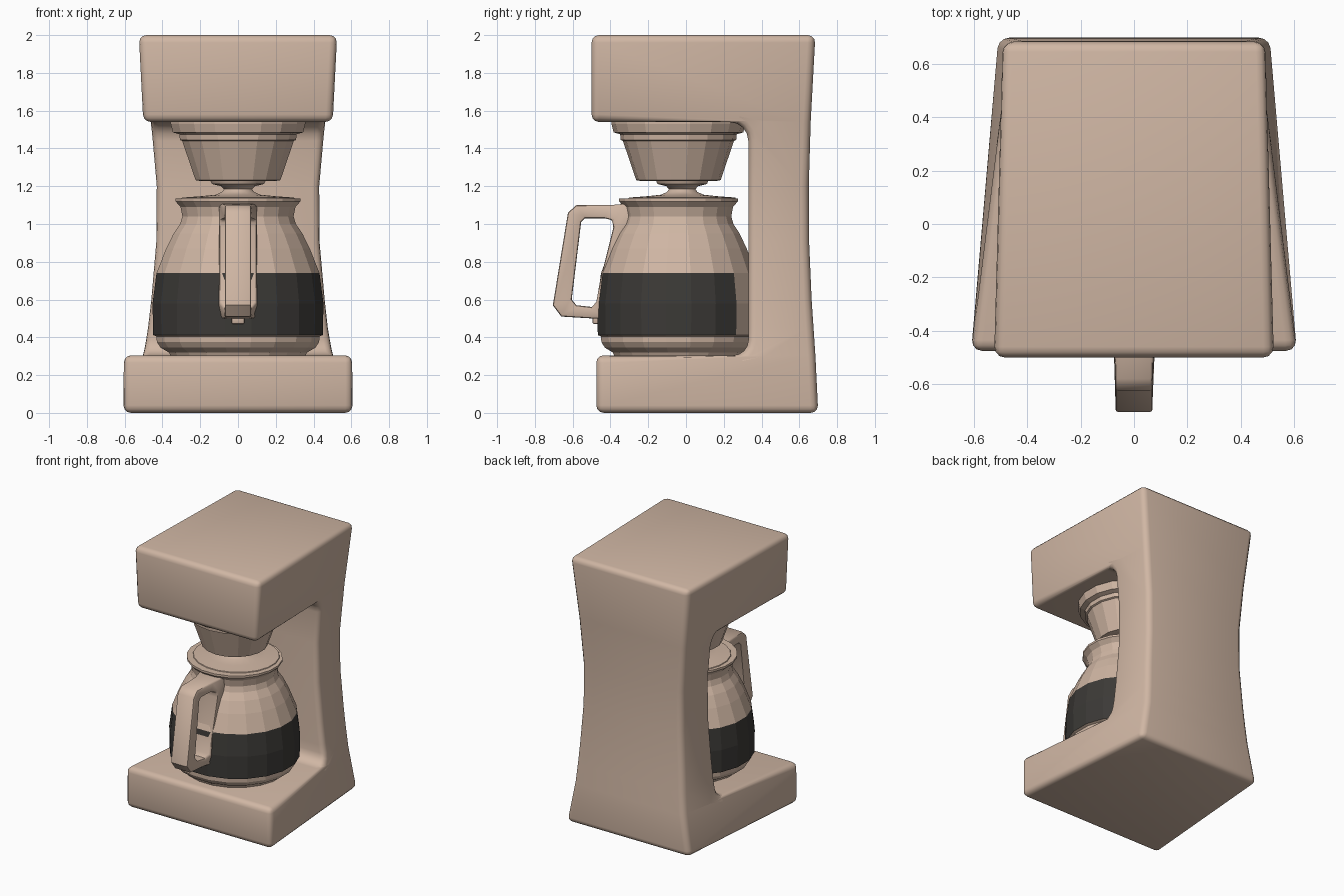
import bpy, bmesh, math
from mathutils import Vector

if "Cube" in bpy.data.objects:
    bpy.data.objects.remove(bpy.data.objects["Cube"])


def material(name, rgb):
    m = bpy.data.materials.new(name)
    m.diffuse_color = (*rgb, 1)
    m.use_nodes = True
    m.node_tree.nodes["Principled BSDF"].inputs["Base Color"].default_value = m.diffuse_color
    return m


BEIGE = material("warm_beige", (0.63, 0.47, 0.37))
DARK = material("dark_coffee", (0.045, 0.042, 0.038))


def finish(bm, name, mats, smooth=None):
    bmesh.ops.recalc_face_normals(bm, faces=bm.faces)
    me = bpy.data.meshes.new(name)
    bm.to_mesh(me)
    bm.free()
    ob = bpy.data.objects.new(name, me)
    bpy.context.collection.objects.link(ob)
    for m in mats:
        me.materials.append(m)
    if smooth:
        bpy.ops.object.select_all(action='DESELECT')
        ob.select_set(True)
        bpy.context.view_layer.objects.active = ob
        bpy.ops.object.shade_smooth_by_angle(angle=math.radians(smooth))
    return ob


def bevel_sharp(bm, width, segments, limit=0.6):
    bm.normal_update()
    edges = [e for e in bm.edges if e.is_manifold and e.calc_face_angle() > limit]
    bmesh.ops.bevel(bm, geom=edges, offset=width, segments=segments,
                    profile=0.5, affect='EDGES', clamp_overlap=False)


def interp(table, z):
    for (z0, *a), (z1, *b) in zip(table, table[1:]):
        if z <= z1:
            t = (z - z0) / (z1 - z0)
            return [p + (q - p) * t for p, q in zip(a, b)]
    return table[-1][1:]


def arc(cy, cz, r, a0, a1, n=4):
    angles = [math.radians(a0 + (a1 - a0) * i / n) for i in range(n + 1)]
    return [(cy + r * math.cos(a), cz + r * math.sin(a)) for a in angles]


# Machine body: C-shaped side profile, waisted in width by height
ZB, ZT = 0.305, 1.54
profile = [(-0.475, 0), (0.70, 0), (0.685, ZB), (0.665, 0.6), (0.652, 0.9), (0.65, 1.2),
           (0.66, ZT), (0.685, 2.0), (-0.5, 2.0), (-0.5, ZT)]
profile += arc(0.23, ZT - 0.1, 0.1, 90, 0)
profile += arc(0.25, ZB + 0.08, 0.08, 0, -90)
profile += [(-0.475, ZB)]
# height, half width at the column front, growth towards the front
WIDTHS = [(0, 0.545, 0.08), (ZB, 0.505, 0.13), (0.45, 0.48, 0.10), (0.6, 0.462, 0.08),
          (0.9, 0.435, 0.06), (1.2, 0.432, 0.05), (ZT, 0.462, 0.05), (2.0, 0.505, 0.025)]
bm = bmesh.new()
left = [bm.verts.new((-1, y, z)) for y, z in profile]
right = [bm.verts.new((1, y, z)) for y, z in profile]
bm.faces.new(left)
bm.faces.new(right[::-1])
for i in range(len(profile)):
    j = (i + 1) % len(profile)
    bm.faces.new((left[i], right[i], right[j], left[j]))
bmesh.ops.recalc_face_normals(bm, faces=bm.faces)
for z, *_ in WIDTHS[1:-1]:
    bmesh.ops.bisect_plane(bm, geom=bm.verts[:] + bm.edges[:] + bm.faces[:], dist=1e-4,
                           plane_co=(0, 0, z), plane_no=(0, 0, 1))
for v in bm.verts:
    a, s = interp(WIDTHS, v.co.z)
    v.co.x *= a + s * (0.33 - v.co.y)
bevel_sharp(bm, 0.04, 3)
finish(bm, "machine_body", [BEIGE], 35)


# Turned parts: profile of (radius, height), closed at both ends
def lathe(name, pts, sides, mats=(BEIGE,), cy=-0.04, ysc=0.95, rule=None, smooth=None):
    bm = bmesh.new()
    rings = []
    for r, z in pts:
        rings.append([bm.verts.new((r * math.cos(math.tau * (k + 0.5) / sides),
                                    cy + ysc * r * math.sin(math.tau * (k + 0.5) / sides), z))
                      for k in range(sides)])
    for a, b in zip(rings, rings[1:]):
        for k in range(sides):
            n = (k + 1) % sides
            bm.faces.new((a[k], a[n], b[n], b[k]))
    bm.faces.new(rings[0][::-1])
    bm.faces.new(rings[-1])
    if rule:
        for f in bm.faces:
            f.material_index = int(rule(f.calc_center_median()))
    return finish(bm, name, mats, smooth)


# Pot with the coffee level coloured on its wall
lathe("coffee_pot",
      [(0.36, 0.30), (0.37, 0.32), (0.415, 0.345), (0.435, 0.375), (0.437, 0.405), (0.455, 0.412),
       (0.458, 0.58), (0.437, 0.74), (0.385, 0.87), (0.345, 0.95), (0.31, 1.0),
       (0.298, 1.04), (0.308, 1.09), (0.335, 1.12), (0.335, 1.135)],
      20, (BEIGE, DARK), rule=lambda c: 0.41 < c.z < 0.73 and c.y < 0.24)

# Lid with its flared knob
lathe("pot_lid",
      [(0.31, 1.12), (0.30, 1.14), (0.20, 1.147), (0.12, 1.155), (0.085, 1.17), (0.075, 1.185),
       (0.09, 1.2), (0.14, 1.212), (0.15, 1.235)], 20, cy=-0.02, smooth=35)

# Filter basket
lathe("filter_basket",
      [(0.205, 1.228), (0.228, 1.232), (0.30, 1.44), (0.312, 1.445), (0.315, 1.475),
       (0.35, 1.485), (0.362, 1.53), (0.362, 1.56)], 18, cy=-0.04, ysc=0.98)

# Pot handle: closed loop of (outer y, z, inner y, z, half width)
loop = [(-0.58, 1.10, -0.535, 1.03, 0.07), (-0.40, 1.10, -0.43, 1.03, 0.075),
        (-0.29, 1.11, -0.39, 1.02, 0.10), (-0.29, 0.98, -0.385, 0.98, 0.10),
        (-0.41, 0.70, -0.455, 0.70, 0.10), (-0.43, 0.50, -0.475, 0.585, 0.10),
        (-0.50, 0.50, -0.50, 0.56, 0.075), (-0.66, 0.51, -0.58, 0.57, 0.07),
        (-0.705, 0.57, -0.605, 0.60, 0.07), (-0.625, 1.06, -0.555, 1.01, 0.07)]
bm = bmesh.new()
sections = [[bm.verts.new(p) for p in ((-w, oy, oz), (w, oy, oz), (w, iy, iz), (-w, iy, iz))]
            for oy, oz, iy, iz, w in loop]
for i, a in enumerate(sections):
    b = sections[(i + 1) % len(sections)]
    for k in range(4):
        n = (k + 1) % 4
        bm.faces.new((a[k], a[n], b[n], b[k]))
bmesh.ops.recalc_face_normals(bm, faces=bm.faces)
bm.normal_update()
rails = [e for e in bm.edges if e.calc_face_angle() > 1.2]
bmesh.ops.bevel(bm, geom=rails, offset=0.012, segments=2, profile=0.5, affect='EDGES')
finish(bm, "pot_handle", [BEIGE], 40)

# Small foot where the handle meets the pot
bm = bmesh.new()
bmesh.ops.create_cube(bm, size=1)
for v in bm.verts:
    v.co = Vector((v.co.x * 0.07, v.co.y * 0.08 - 0.455, v.co.z * 0.05 + 0.495))
bevel_sharp(bm, 0.01, 2)
finish(bm, "handle_foot", [BEIGE], 40)
